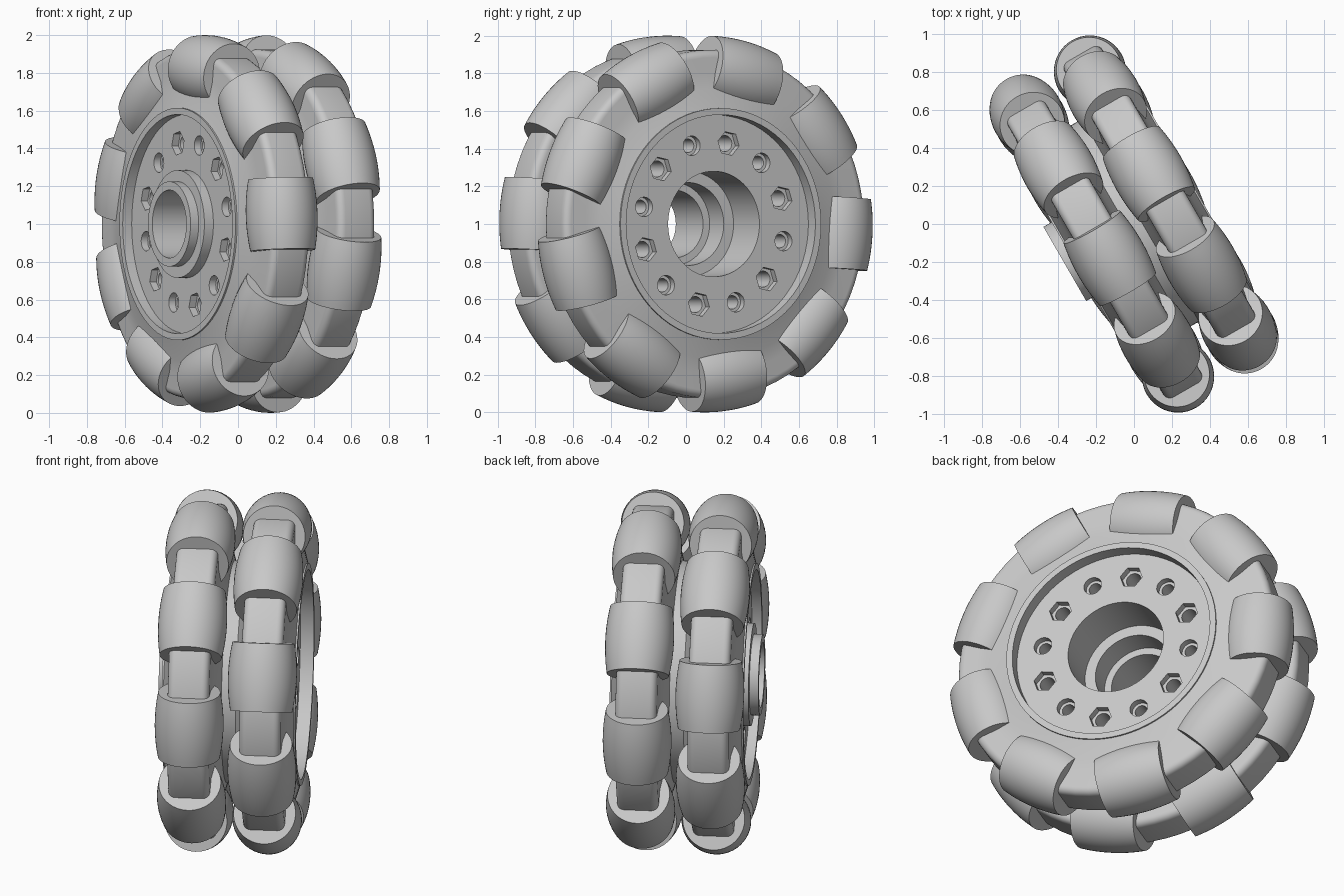
import bpy, bmesh, math
from mathutils import Matrix, Vector

if "Cube" in bpy.data.objects:
    bpy.data.objects.remove(bpy.data.objects["Cube"])

grey = bpy.data.materials.new("light grey")
grey.use_nodes = True
COLOR = (0.58, 0.58, 0.58, 1)
grey.diffuse_color = COLOR
grey.node_tree.nodes["Principled BSDF"].inputs["Base Color"].default_value = COLOR

# Wheel frame: columns are the horizontal spoke, the upright spoke and the axle
c, s = math.cos(math.radians(30)), math.sin(math.radians(30))
WHEEL = Matrix(((-s, 0, c, 0), (c, 0, s, 0), (0, 1, 0, 1), (0, 0, 0, 1)))


def add_object(name, mesh, matrix=WHEEL):
    obj = bpy.data.objects.new(name, mesh)
    bpy.context.collection.objects.link(obj)
    obj.matrix_world = matrix
    if not mesh.materials:
        mesh.materials.append(grey)
    return obj


def lathe(name, profile, steps, closed=True):
    """Spin (radius, height) points around local z."""
    bm = bmesh.new()
    verts = [bm.verts.new((r, 0, h)) for r, h in profile]
    pairs = list(zip(verts, verts[1:]))
    if closed:
        pairs.append((verts[-1], verts[0]))
    edges = [bm.edges.new(p) for p in pairs]
    bmesh.ops.spin(bm, geom=verts + edges, cent=(0, 0, 0), axis=(0, 0, 1),
                   angle=2 * math.pi, steps=steps)
    bmesh.ops.remove_doubles(bm, verts=bm.verts, dist=0.0001)
    bmesh.ops.recalc_face_normals(bm, faces=bm.faces)
    mesh = bpy.data.meshes.new(name)
    bm.to_mesh(mesh)
    bm.free()
    return mesh


def smooth(obj, degrees=32):
    bpy.ops.object.select_all(action="DESELECT")
    obj.select_set(True)
    bpy.context.view_layer.objects.active = obj
    bpy.ops.object.shade_smooth_by_angle(angle=math.radians(degrees))


def cut(target, prisms):
    """Remove prisms given as (sides, radius, angle, z centre, depth)."""
    bm = bmesh.new()
    for sides, radius, angle, z, depth in prisms:
        place = (Matrix.Rotation(math.radians(angle), 4, "Z")
                 @ Matrix.Translation((0.437, 0, z)))
        bmesh.ops.create_cone(bm, cap_ends=True, segments=sides, radius1=radius,
                              radius2=radius, depth=depth, matrix=place)
    mesh = bpy.data.meshes.new("cutter")
    bm.to_mesh(mesh)
    bm.free()
    cutter = add_object("cutter", mesh)
    cutter.hide_render = True
    mod = target.modifiers.new("cut", "BOOLEAN")
    mod.operation, mod.solver, mod.object = "DIFFERENCE", "EXACT", cutter
    bpy.context.view_layer.update()
    graph = bpy.context.evaluated_depsgraph_get()
    result = bpy.data.meshes.new_from_object(target.evaluated_get(graph))
    target.modifiers.clear()
    target.data = result
    bpy.data.objects.remove(cutter)


# Hub with raised lips, a stepped boss on one side and a stepped bore
BACK, FRONT = -0.315, 0.295
hub_profile = [
    (0.615, 0.37), (0.58, 0.37), (0.58, FRONT), (0.28, FRONT),
    (0.28, 0.02), (0.22, 0.02), (0.22, -0.13), (0.18, -0.13),
    (0.18, -0.42), (0.225, -0.42), (0.225, -0.37), (0.285, -0.37),
    (0.285, BACK), (0.58, BACK), (0.58, -0.37), (0.615, -0.37)]
hub = add_object("hub", lathe("hub", hub_profile, 72))

# Bolt holes: hex and round recesses alternate, each with a through hole
recesses, bores = [], []
for i in range(12):
    angle = 18 + 30 * i
    is_hex = i % 2 == 0
    for face in (BACK, FRONT):
        recesses.append((6 if is_hex else 24, 0.066 if is_hex else 0.052,
                         angle, face, 0.08))
    bores.append((20, 0.043 if is_hex else 0.036, angle, 0, 1))
cut(hub, recesses)
cut(hub, bores)
smooth(hub)

# Roller frame: a web that narrows to a round-cornered rim
half = [(0.6, 0.165), (0.72, 0.13), (0.8, 0.116)]
for i in range(6):
    t = math.radians(18 * i)
    half.append((0.885 + 0.04 * math.sin(t), 0.075 + 0.04 * math.cos(t)))
rim_profile = half + [(r, -h) for r, h in reversed(half)]
rim_mesh = lathe("roller_frame", rim_profile, 72)

# Barrel roller whose side follows the wheel's outer circle
CENTRE, HALF = 0.81, 0.19
arc = [HALF * (i / 6 - 1) for i in range(13)]
barrel = [(math.sqrt(1 - t * t) - CENTRE, t) for t in arc]
roller_mesh = lathe("roller", [(0, -HALF)] + barrel + [(0, HALF)], 48, closed=False)

# Two staggered rows of nine rollers
for row, z, start in (("left", 0.2, -3.5), ("right", -0.2, 16.5)):
    offset = Matrix.Translation((0, 0, z))
    rim = add_object(row + "_roller_frame", rim_mesh, WHEEL @ offset)
    smooth(rim)
    for i in range(9):
        spin = Matrix.Rotation(math.radians(start + 40 * i), 4, "Z")
        place = Matrix.Translation((CENTRE, 0, 0)) @ Matrix.Rotation(math.pi / 2, 4, "X")
        roller = add_object(f"{row}_roller_{i + 1}", roller_mesh,
                            WHEEL @ offset @ spin @ place)
smooth(roller)
